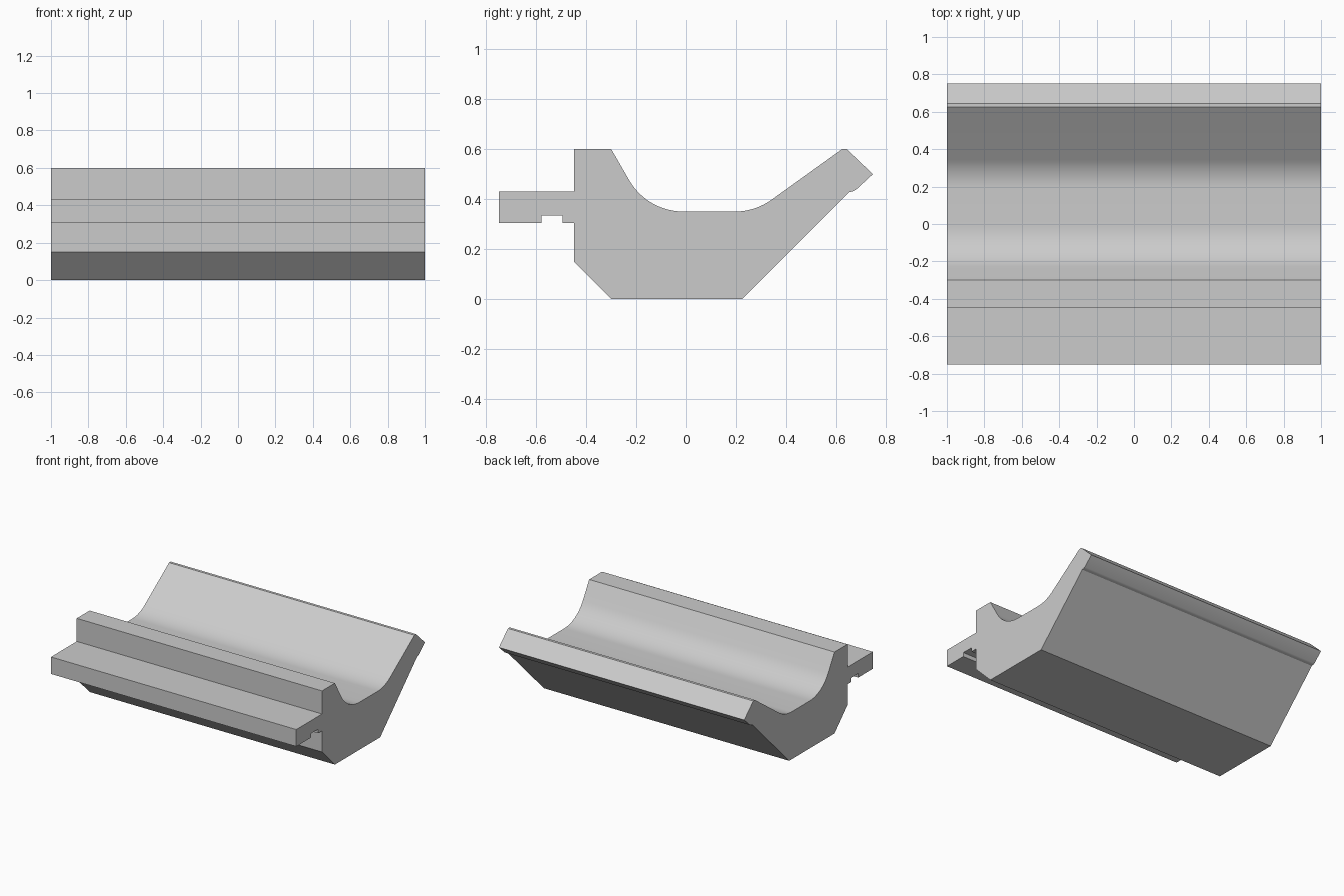
import bpy
import bmesh
import math
from mathutils import Vector

cube = bpy.data.objects.get("Cube")
if cube:
    bpy.data.objects.remove(cube, do_unlink=True)

HALF_LENGTH = 1.0


def fillet(before, corner, after, radius, steps=12):
    """Points of a rounded corner, tangent to both neighbouring edges."""
    c = Vector(corner)
    d1 = (Vector(before) - c).normalized()
    d2 = (Vector(after) - c).normalized()
    half = d1.angle(d2) / 2
    centre = c + (d1 + d2).normalized() * radius / math.sin(half)
    reach = radius / math.tan(half)
    start = c + d1 * reach - centre
    end = c + d2 * reach - centre
    sweep = start.angle(end)
    return [centre + (start * math.sin(sweep * (1 - i / steps))
                      + end * math.sin(sweep * i / steps)) / math.sin(sweep)
            for i in range(steps + 1)]


# Plain grey material
grey = bpy.data.materials.new("light grey")
grey.use_nodes = True
colour = (0.6, 0.6, 0.6, 1)
grey.diffuse_color = colour
grey.node_tree.nodes["Principled BSDF"].inputs["Base Color"].default_value = colour

# Cross-section (y, z): tongue, front wall, rounded trough, rear lip, underside
wall_top, lip_top = (-0.30, 0.60), (0.625, 0.60)
trough_front, trough_back = (-0.156, 0.35), (0.277, 0.35)
tongue = [(-0.75, 0.305), (-0.75, 0.43), (-0.45, 0.43)]
wall = [(-0.45, 0.60), wall_top]
trough = (fillet(wall_top, trough_front, trough_back, 0.25)
          + fillet(trough_front, trough_back, lip_top, 0.25))
lip = [lip_top, (0.645, 0.60), (0.75, 0.50), (0.682, 0.437),
       (0.67, 0.431), (0.655, 0.428)]
base = [(0.227, 0), (-0.30, 0), (-0.45, 0.15), (-0.45, 0.305)]
groove = [(-0.495, 0.305), (-0.495, 0.335), (-0.58, 0.335), (-0.58, 0.305)]
profile = tongue + wall + trough + lip + base + groove

# Sweep the section along the length
bm = bmesh.new()
section = bm.faces.new([bm.verts.new((-HALF_LENGTH, y, z)) for y, z in profile])
swept = bmesh.ops.extrude_face_region(bm, geom=[section], use_keep_orig=True)
moved = [v for v in swept["geom"] if isinstance(v, bmesh.types.BMVert)]
bmesh.ops.translate(bm, verts=moved, vec=(2 * HALF_LENGTH, 0, 0))
bmesh.ops.recalc_face_normals(bm, faces=bm.faces)
mesh = bpy.data.meshes.new("trough_rail")
bm.to_mesh(mesh)
bm.free()
mesh.materials.append(grey)

rail = bpy.data.objects.new("trough_rail", mesh)
bpy.context.collection.objects.link(rail)
bpy.context.view_layer.objects.active = rail
rail.select_set(True)
bpy.ops.object.shade_smooth_by_angle(angle=math.radians(20))
